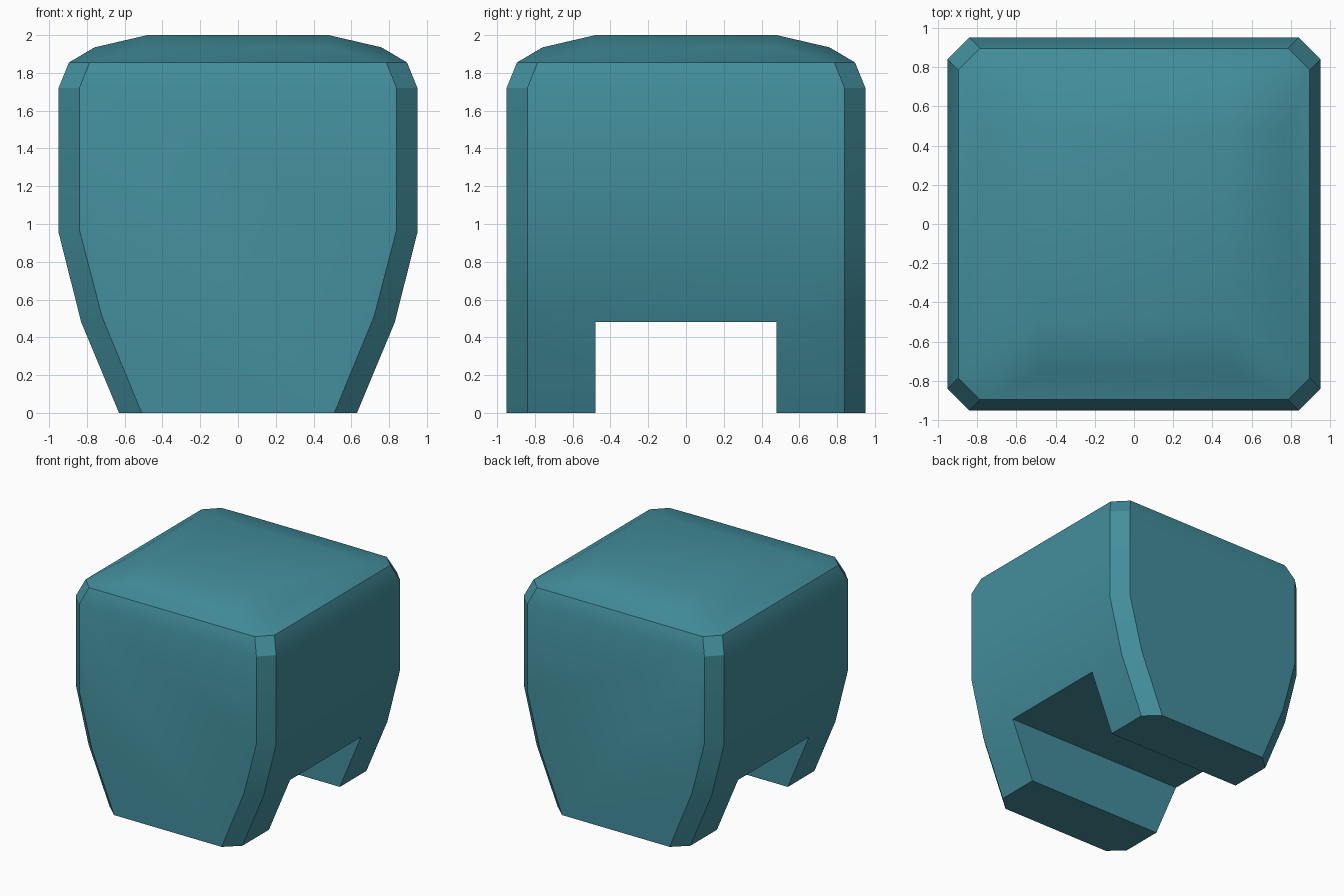
import bpy, bmesh, math

if "Cube" in bpy.data.objects:
    bpy.data.objects.remove(bpy.data.objects["Cube"])

CHAMFER = 0.11
HALF_Y = 0.95
SIGNS = [(sx, sy) for sx in (-1, 1) for sy in (-1, 1)]

# Body outline: half width, half depth, height at side edge, height at front edge
LEVELS = [
    (0.63, HALF_Y, 0.0, 0.0),
    (0.83, HALF_Y, 0.48, 0.51),
    (0.95, HALF_Y, 0.955, 0.97),
    (0.95, HALF_Y, 1.72, 1.72),
    (0.895, 0.895, 1.855, 1.855),
]
# Shallow crown, one quadrant
CROWN = [(0.48, 0.48, 2.0), (0.76, 0.48, 1.935), (0.48, 0.76, 1.935), (0.76, 0.76, 1.885)]

# Body: convex chamfered block with domed top
bm = bmesh.new()
for sx, sy in SIGNS:
    for i, (hx, hy, z_side, z_front) in enumerate(LEVELS):
        c = 0.12 if i == 0 else CHAMFER
        bm.verts.new((sx * hx, sy * (hy - CHAMFER), z_side))
        bm.verts.new((sx * (hx - c), sy * hy, z_front))
    for x, y, z in CROWN:
        bm.verts.new((sx * x, sy * y, z))
hull = bmesh.ops.convex_hull(bm, input=bm.verts[:])
loose = [v for v in bm.verts if not v.link_faces]
bmesh.ops.delete(bm, geom=loose, context='VERTS')
bmesh.ops.dissolve_limit(bm, angle_limit=math.radians(0.5), verts=bm.verts[:], edges=bm.edges[:])
bmesh.ops.recalc_face_normals(bm, faces=bm.faces[:])
mesh = bpy.data.meshes.new("body")
bm.to_mesh(mesh)
bm.free()
body = bpy.data.objects.new("body", mesh)
bpy.context.collection.objects.link(body)

# Notch running side to side under the body, leaving a front and back foot
bpy.ops.mesh.primitive_cube_add(size=1, location=(0, 0, 0))
cutter = bpy.context.object
cutter.name = "notch_cutter"
cutter.scale = (3, 0.96, 0.96)
cutter.hide_render = True
mod = body.modifiers.new("notch", 'BOOLEAN')
mod.operation = 'DIFFERENCE'
mod.solver = 'EXACT'
mod.object = cutter
bpy.ops.object.select_all(action='DESELECT')
bpy.context.view_layer.objects.active = body
body.select_set(True)
bpy.ops.object.modifier_apply(modifier=mod.name)
bpy.data.objects.remove(cutter)

# Smooth curves, crisp chamfers
bpy.ops.object.shade_smooth_by_angle(angle=math.radians(29))

# Teal finish
teal = bpy.data.materials.new("teal")
teal.diffuse_color = (0.055, 0.27, 0.33, 1)
teal.use_nodes = True
teal.node_tree.nodes["Principled BSDF"].inputs["Base Color"].default_value = teal.diffuse_color
body.data.materials.clear()
body.data.materials.append(teal)
